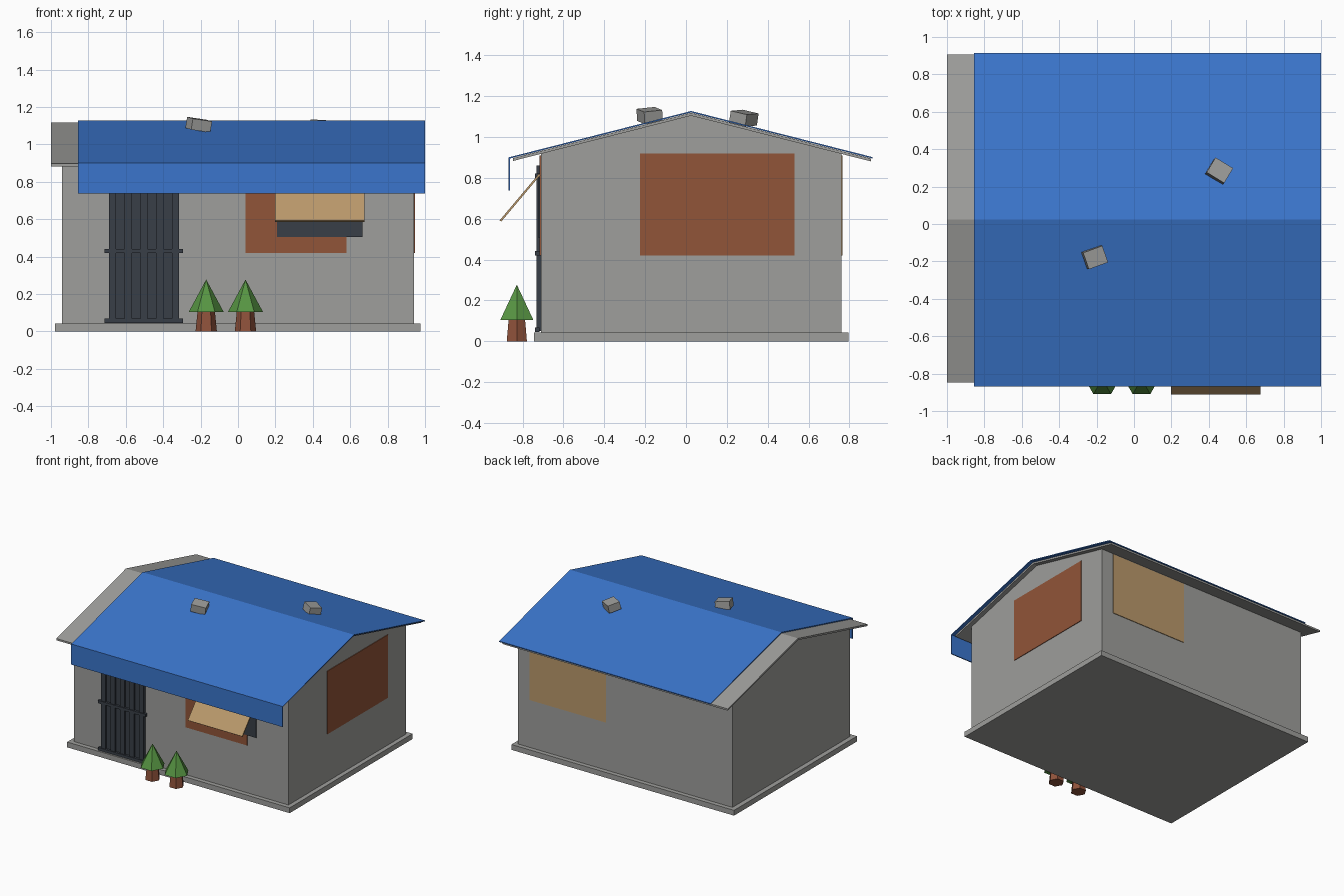
import bpy, bmesh, math
from mathutils import Vector, Euler

if "Cube" in bpy.data.objects:
    bpy.data.objects.remove(bpy.data.objects["Cube"], do_unlink=True)


def linear(c):
    return c / 12.92 if c <= 0.04045 else ((c + 0.055) / 1.055) ** 2.4


def material(name, *rgb):
    colour = [linear(c) for c in rgb] + [1.0]
    m = bpy.data.materials.new(name)
    m.use_nodes = True
    m.diffuse_color = colour
    m.node_tree.nodes["Principled BSDF"].inputs["Base Color"].default_value = colour
    return m


concrete = material("concrete grey", 0.62, 0.62, 0.61)
blue = material("roof blue", 0.23, 0.46, 0.80)
brick = material("brick brown", 0.57, 0.33, 0.22)
timber = material("timber tan", 0.73, 0.60, 0.42)
iron = material("dark iron", 0.22, 0.245, 0.28)
bark = material("bark brown", 0.56, 0.32, 0.23)
leaf = material("leaf green", 0.34, 0.58, 0.26)


def finish(name, bm, mat):
    bmesh.ops.recalc_face_normals(bm, faces=bm.faces[:])
    mesh = bpy.data.meshes.new(name)
    bm.to_mesh(mesh)
    bm.free()
    mesh.materials.append(mat)
    ob = bpy.data.objects.new(name, mesh)
    bpy.context.collection.objects.link(ob)
    return ob


def box(name, x, y, z, mat):
    """Box from its extents along each axis."""
    bm = bmesh.new()
    bmesh.ops.create_cube(bm, size=1)
    bmesh.ops.scale(bm, vec=[b - a for a, b in (x, y, z)], verts=bm.verts)
    bmesh.ops.translate(bm, vec=[(a + b) / 2 for a, b in (x, y, z)], verts=bm.verts)
    return finish(name, bm, mat)


def extrude_x(name, profile, x, mat):
    """Prism of a y-z profile between two x positions."""
    bm = bmesh.new()
    face = bm.faces.new([bm.verts.new((x[0], y, z)) for y, z in profile])
    out = bmesh.ops.extrude_face_region(bm, geom=[face])
    verts = [v for v in out["geom"] if isinstance(v, bmesh.types.BMVert)]
    bmesh.ops.translate(bm, vec=(x[1] - x[0], 0, 0), verts=verts)
    return finish(name, bm, mat)


RIDGE_Y, SLOPE = 0.025, 0.254


def gable_sheet(name, front, back, top, thick, x, mat):
    """Bent roof sheet following the ridge."""
    line = [(y, top - SLOPE * abs(y - RIDGE_Y)) for y in (front, RIDGE_Y, back)]
    under = [(y, z - thick) for y, z in reversed(line)]
    return extrude_x(name, line + under, x, mat)


# House body and roof
box("base_slab", (-0.978, 0.975), (-0.745, 0.795), (0, 0.042), concrete)
extrude_x("walls", [(-0.71, 0.04), (0.76, 0.04), (0.76, 0.92),
                    (RIDGE_Y, 1.106), (-0.71, 0.92)], (-0.94, 0.94), concrete)
gable_sheet("roof_slab", -0.848, 0.905, 1.118, 0.014, (-1.0, 0.975), concrete)
gable_sheet("blue_roof_cover", -0.868, 0.914, 1.127, 0.007, (-0.855, 1.0), blue)
box("blue_valance", (-0.855, 1.0), (-0.87, -0.862), (0.737, 0.9), blue)

# Wall panels
box("side_panel", (0.938, 0.945), (-0.225, 0.53), (0.42, 0.92), brick)
box("back_panel", (0.168, 0.838), (0.757, 0.765), (0.42, 0.91), timber)
box("front_panel", (0.04, 0.58), (-0.716, -0.708), (0.42, 0.91), brick)

# Window and its awning
box("window", (0.208, 0.665), (-0.723, -0.715), (0.505, 0.8), iron)
extrude_x("awning", [(-0.72, 0.82), (-0.912, 0.592), (-0.904, 0.586),
                     (-0.712, 0.814)], (0.198, 0.675), timber)

# Barred gate
box("gate_back", (-0.69, -0.315), (-0.72, -0.71), (0.05, 0.86), iron)
for i in range(5):
    left = -0.69 + i * 0.084
    box(f"gate_bar_{i + 1}", (left, left + 0.039), (-0.732, -0.718), (0.05, 0.86), iron)
for label, z in (("lower", 0.057), ("middle", 0.43), ("upper", 0.81)):
    box(f"gate_rail_{label}", (-0.713, -0.295), (-0.738, -0.716), (z - 0.011, z + 0.011), iron)


# Small trees
def cone(name, x, z, low, high, mat):
    bm = bmesh.new()
    bmesh.ops.create_cone(bm, cap_ends=True, segments=6, radius1=low, radius2=high,
                          depth=z[1] - z[0])
    # turn a vertex towards +x so a flat side faces the front
    first = max(bm.verts, key=lambda v: v.co.xy.length).co
    turn = -math.atan2(first.y, first.x)
    bmesh.ops.rotate(bm, verts=bm.verts, matrix=Euler((0, 0, turn)).to_matrix())
    bmesh.ops.translate(bm, vec=(x, -0.828, sum(z) / 2), verts=bm.verts)
    return finish(name, bm, mat)


for side, x in (("right", -0.17), ("left", 0.04)):
    cone(f"trunk_{side}", x, (0, 0.12), 0.057, 0.045, bark)
    cone(f"foliage_{side}", x, (0.103, 0.277), 0.094, 0.0, leaf)

# Loose blocks holding the cover down
for name, place, turn in (("roof_block_front", (-0.21, -0.178, 1.105), (0.1, 0.14, 0.35)),
                          ("roof_block_back", (0.455, 0.283, 1.092), (-0.2, 0.05, -0.55))):
    block = box(name, (-0.055, 0.055), (-0.047, 0.047), (-0.03, 0.03), concrete)
    block.location = Vector(place)
    block.rotation_euler = turn
